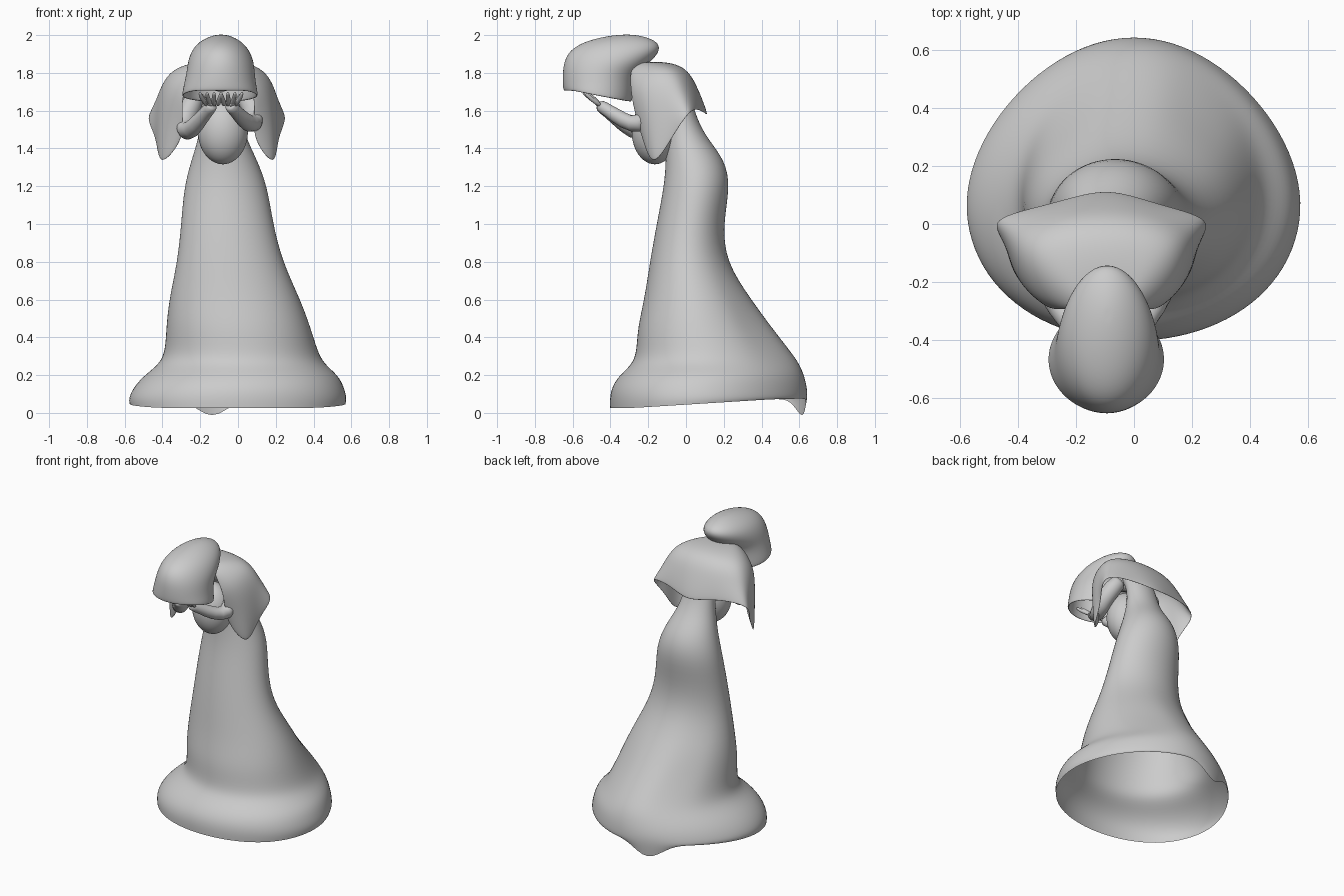
import bpy, bmesh, math
from mathutils import Vector

if "Cube" in bpy.data.objects:
    bpy.data.objects.remove(bpy.data.objects["Cube"])

CX = -0.095  # the upper figure leans off centre


def finish(bm, name, subsurf=2, thickness=0.0):
    bmesh.ops.recalc_face_normals(bm, faces=bm.faces)
    me = bpy.data.meshes.new(name)
    bm.to_mesh(me)
    bm.free()
    for p in me.polygons:
        p.use_smooth = True
    ob = bpy.data.objects.new(name, me)
    bpy.context.collection.objects.link(ob)
    if thickness:
        m = ob.modifiers.new("thickness", 'SOLIDIFY')
        m.thickness = thickness
        m.offset = -1
    if subsurf:
        m = ob.modifiers.new("smooth", 'SUBSURF')
        m.levels = m.render_levels = subsurf
    return ob


def loft(name, rings, closed=True, cap_start=False, cap_end=False, **kw):
    """Skin a list of point rings, with optional fans at the ends."""
    bm = bmesh.new()
    rows = [[bm.verts.new(p) for p in r] for r in rings]
    n = len(rows[0])
    for a, b in zip(rows, rows[1:]):
        for i in range(n if closed else n - 1):
            j = (i + 1) % n
            bm.faces.new((a[i], a[j], b[j], b[i]))
    for use, row in ((cap_start, rows[0]), (cap_end, rows[-1])):
        if use:
            c = bm.verts.new(sum((v.co for v in row), Vector()) / n)
            for i in range(n):
                bm.faces.new((row[i], row[(i + 1) % n], c))
    return finish(bm, name, **kw)


def oval(z, x0, x1, y0, y1, n=24, grow=1.012):
    """Horizontal oval ring fitted to x and y limits."""
    cx, cy = (x0 + x1) / 2, (y0 + y1) / 2
    rx, ry = (x1 - x0) / 2 * grow, (y1 - y0) / 2 * grow
    return [Vector((cx + rx * math.cos(2 * math.pi * i / n),
                    cy + ry * math.sin(2 * math.pi * i / n), z)) for i in range(n)]


def tube(name, pts, radii, n=10, subsurf=1):
    pts = [Vector(p) for p in pts]
    rings = []
    for k, p in enumerate(pts):
        d = (pts[min(k + 1, len(pts) - 1)] - pts[max(k - 1, 0)]).normalized()
        u = d.cross(Vector((1, 0.2, 0.1))).normalized()
        v = d.cross(u)
        rings.append([p + radii[k] * (u * math.cos(2 * math.pi * i / n)
                                      + v * math.sin(2 * math.pi * i / n)) for i in range(n)])
    return loft(name, rings, cap_start=True, cap_end=True, subsurf=subsurf)


def ball(name, centre, radii):
    bm = bmesh.new()
    bmesh.ops.create_uvsphere(bm, u_segments=24, v_segments=14, radius=1)
    for v in bm.verts:
        v.co = Vector(c + r * q for c, r, q in zip(centre, radii, v.co))
    return finish(bm, name, subsurf=1)


# Gown: z, x limits, y limits, open at the bottom with a rolled hem
gown = [
    (0.03, -0.575, 0.57, -0.40, 0.635), (0.08, -0.58, 0.577, -0.402, 0.645),
    (0.14, -0.55, 0.56, -0.39, 0.64), (0.20, -0.495, 0.53, -0.35, 0.625),
    (0.26, -0.415, 0.455, -0.28, 0.60), (0.33, -0.385, 0.42, -0.26, 0.55),
    (0.45, -0.38, 0.385, -0.255, 0.455), (0.60, -0.365, 0.33, -0.22, 0.345),
    (0.80, -0.32, 0.235, -0.19, 0.21), (1.00, -0.30, 0.185, -0.155, 0.195),
    (1.20, -0.285, 0.155, -0.115, 0.235), (1.34, -0.245, 0.10, -0.105, 0.205),
    (1.45, -0.21, 0.045, -0.11, 0.115), (1.55, -0.195, 0.02, -0.10, 0.06),
    (1.66, -0.19, 0.01, -0.115, 0.03), (1.77, -0.18, 0.0, -0.19, -0.04)]
rings = [oval(*g) for g in gown]
for ring, (z, x0, x1, y0, y1) in zip(rings, gown):
    # skirt is fuller at the front, tapering to the train, with shallow folds
    fade = max(0, min(1, (0.9 - z) / 0.5))
    amp = 0.04 * math.exp(-((z - 0.45) / 0.2) ** 2)
    cx, cy, ry = (x0 + x1) / 2, (y0 + y1) / 2, (y1 - y0) / 2
    for i, p in enumerate(ring):
        t = math.sin(2 * math.pi * i / 24)
        s = 1 - amp * (i in (3, 4, 8, 9))
        p.x = cx + (p.x - cx) * s * (1 - fade * 0.10 * max(0, t) ** 1.5)
        p.y = cy + (p.y - cy) * s - fade * 0.09 * ry * (1 - t * t)
for p in rings[0]:
    p.z = 0.025 + 0.05 * min(1, max(0, (p.y + 0.3) / 0.8))
rings[0][7].z = -0.055  # drooping corner at the back of the hem
loft("gown", rings, cap_end=True)

# Hanging bodice in front of the chest
ball("bodice", (-0.08, -0.165, 1.49), (0.135, 0.125, 0.175))

# Big rounded hood of hair, open underneath
hood = [
    (1.69, -0.298, 0.107, -0.648, -0.285), (1.74, -0.285, 0.095, -0.652, -0.28),
    (1.80, -0.272, 0.088, -0.652, -0.255), (1.86, -0.265, 0.083, -0.645, -0.185),
    (1.92, -0.245, 0.06, -0.615, -0.135), (1.965, -0.205, 0.02, -0.54, -0.15),
    (1.993, -0.15, -0.03, -0.43, -0.22)]
rings = [oval(*h) for h in hood]
for p in rings[0]:
    p.z = 1.705 - 0.06 * min(1, max(0, (p.y + 0.60) / 0.30))
rings.append(oval(2.002, -0.11, -0.07, -0.35, -0.28))
loft("hair_hood", rings, cap_end=True, thickness=0.012)

# Head and bent neck
ball("head", (-0.09, -0.38, 1.82), (0.11, 0.12, 0.12))
tube("neck", [(-0.09, -0.08, 1.70), (-0.09, -0.18, 1.78), (-0.09, -0.33, 1.82)],
     [0.075, 0.07, 0.06])

# Cape: columns from the left front edge round to the middle of the back
half = [
    [(-0.23, -0.30, 1.80), (-0.30, -0.30, 1.69), (-0.29, -0.27, 1.55), (-0.29, -0.23, 1.44)],
    [(-0.22, -0.29, 1.83), (-0.37, -0.25, 1.74), (-0.40, -0.21, 1.54), (-0.43, -0.18, 1.27)],
    [(-0.20, -0.27, 1.85), (-0.39, -0.15, 1.81), (-0.44, -0.11, 1.63), (-0.43, -0.07, 1.46)],
    [(-0.18, -0.25, 1.86), (-0.35, -0.06, 1.845), (-0.43, -0.02, 1.71), (-0.53, 0.02, 1.60)],
    [(-0.14, -0.24, 1.86), (-0.23, -0.02, 1.855), (-0.26, 0.05, 1.73), (-0.28, 0.075, 1.61)],
    [(CX, -0.23, 1.86), (CX, -0.01, 1.86), (CX, 0.065, 1.73), (CX, 0.14, 1.56)]]
other = [[(CX + (CX - x) * 0.91, y, z) for x, y, z in col] for col in half[-2::-1]]
loft("cape", half + other, closed=False, thickness=0.014, subsurf=3)

# Arms raised so that the hands cover the face
arms = {
    "left": [(-0.22, -0.10, 1.68), (-0.29, -0.17, 1.55), (-0.275, -0.25, 1.47),
             (-0.22, -0.33, 1.53), (-0.165, -0.41, 1.595), (-0.135, -0.46, 1.63)],
    "right": [(0.03, -0.10, 1.70), (0.09, -0.17, 1.60), (0.085, -0.25, 1.515),
              (0.035, -0.33, 1.545), (-0.015, -0.41, 1.60), (-0.045, -0.46, 1.63)]}
for side, path in arms.items():
    s = -1 if side == "left" else 1
    tube(side + "_arm", path, [0.06, 0.06, 0.055, 0.046, 0.034, 0.036], n=12)
    palm = Vector(path[-1])
    for k in range(4):
        off = (k - 1.5) * 0.024
        base = palm + Vector((off * 0.8, 0.005, 0.0))
        mid = base + Vector((off * 0.5 + s * 0.01, -0.05, 0.035))
        tip = mid + Vector((off * 0.3, -0.045 + 0.01 * abs(k - 1.5), 0.03))
        tube(f"{side}_finger_{k + 1}", [base, mid, tip], [0.015, 0.013, 0.009], n=8)
    tube(side + "_thumb", [palm, palm + Vector((s * 0.045, -0.02, 0.025)),
                           palm + Vector((s * 0.055, -0.05, 0.055))],
         [0.017, 0.014, 0.01], n=8)
